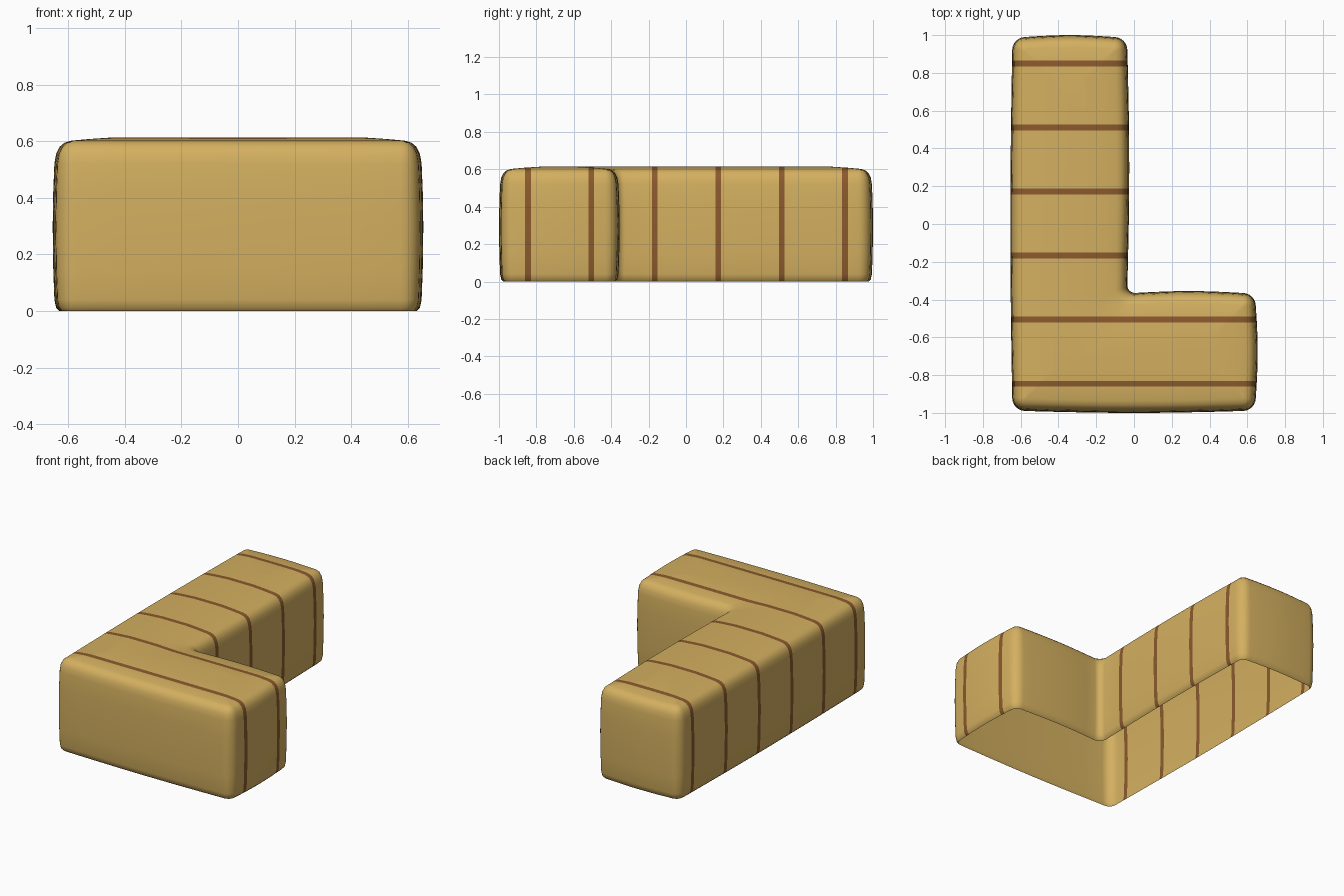
import bpy, bmesh, math
from mathutils import Vector

if "Cube" in bpy.data.objects:
    bpy.data.objects.remove(bpy.data.objects["Cube"])

def material(name, rgb):
    m = bpy.data.materials.new(name)
    m.diffuse_color = (*rgb, 1)
    m.use_nodes = True
    m.node_tree.nodes["Principled BSDF"].inputs["Base Color"].default_value = m.diffuse_color
    return m

# L-shaped plan, counter-clockwise
PLAN = [Vector(p) for p in [(-.645, -.99), (.645, -.99), (.645, -.365),
                            (-.035, -.365), (-.035, .99), (-.645, .99)]]
RADIUS, BULGE, ARC, SIDE = .07, .01, 6, 8

def outline(inset):
    """Plan moved inwards, with rounded corners and softly bulging sides."""
    n = len(PLAN)
    corners = []
    for i, p in enumerate(PLAN):
        d0 = (p - PLAN[i - 1]).normalized()
        d1 = (PLAN[(i + 1) % n] - p).normalized()
        n0, n1 = Vector((-d0.y, d0.x)), Vector((-d1.y, d1.x))
        convex = d0.cross(d1) > 0
        r = max(RADIUS - inset, .012) if convex else .04 + inset * .5
        q = p + (n0 + n1) * inset
        s = 1 if convex else -1
        c = q + (n0 + n1) * r * s
        arc = []
        for k in range(ARC + 1):
            a = k / ARC * math.pi / 2
            arc.append(c - (n0 * math.cos(a) + n1 * math.sin(a)) * r * s)
        corners.append(arc)
    pts = []
    for i, arc in enumerate(corners):
        pts += arc
        a, b = arc[-1], corners[(i + 1) % n][0]
        d = (b - a).normalized()
        out = Vector((d.y, -d.x))
        for k in range(1, SIDE):
            t = k / SIDE
            pts.append(a.lerp(b, t) + out * BULGE * math.sin(math.pi * t))
    return pts

# Shell: rings of (inset, height), open underneath
rings = [(.024, 0), (.012, .012), (.006, .04), (.002, .15), (0, .3), (.002, .42),
         (.006, .52), (.012, .555), (.024, .58), (.042, .595), (.065, .602),
         (.13, .608), (.22, .614)]
bm = bmesh.new()
loops = [[bm.verts.new((p.x, p.y, z)) for p in outline(i)] for i, z in rings]
count = len(loops[0])
for lo, hi in zip(loops, loops[1:]):
    for k in range(count):
        j = (k + 1) % count
        bm.faces.new((lo[k], lo[j], hi[j], hi[k]))
bm.faces.new(loops[-1])

# Bands: cut across the shell at even steps along y
bands = [-.845 + .339 * k for k in range(6)]
HALF = .015
for y in bands:
    for e in (-HALF, HALF):
        bmesh.ops.bisect_plane(bm, geom=bm.verts[:] + bm.edges[:] + bm.faces[:],
                               plane_co=(0, y + e, 0), plane_no=(0, 1, 0))
for f in bm.faces:
    f.smooth = True
    y = f.calc_center_median().y
    f.material_index = int(any(abs(y - b) < HALF for b in bands))

mesh = bpy.data.meshes.new("corner_block")
bm.to_mesh(mesh)
bm.free()
block = bpy.data.objects.new("corner_block", mesh)
bpy.context.collection.objects.link(block)
mesh.materials.append(material("straw gold", (.658, .434, .117)))
mesh.materials.append(material("band brown", (.258, .102, .026)))
